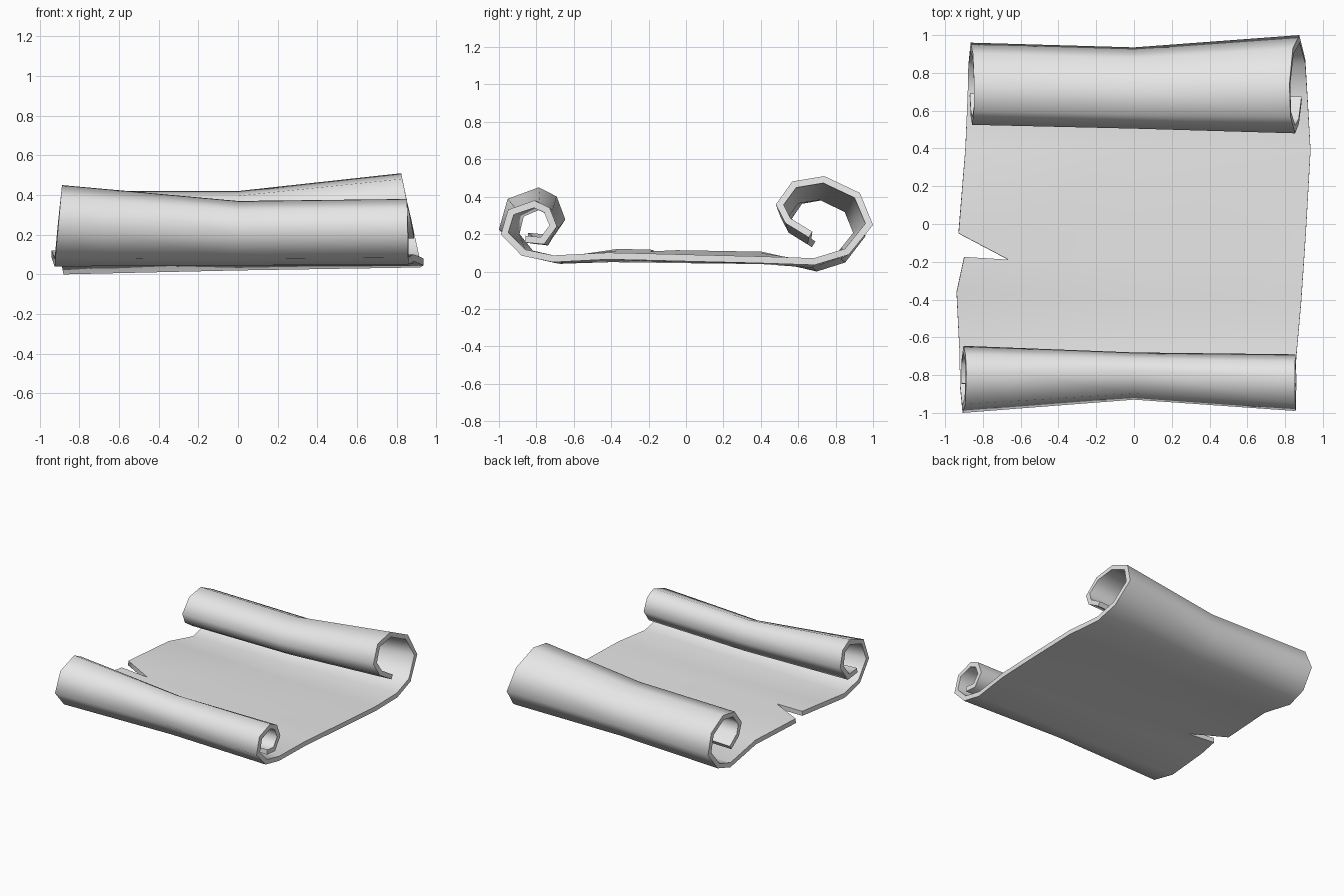
import bpy
import bmesh
from mathutils import Vector

cube = bpy.data.objects.get("Cube")
if cube:
    bpy.data.objects.remove(cube, do_unlink=True)

THICKNESS = 0.036

# Curl outlines in unit boxes (y, z), running from the sheet to the tucked-in edge
FRONT_CURL = [(.93, 0), (.37, .105), (0, .45), (.13, .85), (.6, 1),
              (.87, .88), (1, .58), (.77, .29), (.43, .32)]
BACK_CURL = [(.40, 0), (.75, .115), (1, .45), (.865, .81), (.5, 1),
             (.17, .94), (0, .68), (.1, .47), (.34, .31)]


def curl(outline, box, edge, lean):
    """Fit a curl outline into a y/z box; the paper edge leans in x with height."""
    y0, y1, z0, z1 = box
    points = []
    for u, v in outline:
        z = z0 + v * (z1 - z0)
        points.append(Vector((edge + lean * z, y0 + u * (y1 - y0), z)))
    return points


def section(front_box, front_edge, flat, back_box, back_edge):
    """One lengthwise strip: front curl, flat sheet, back curl."""
    front = curl(FRONT_CURL, front_box, *front_edge)
    back = curl(BACK_CURL, back_box, *back_edge)
    return front[::-1] + [Vector(p) for p in flat] + back


right_end = section((-.99, -.69, .05, .38), (.86, -.02),
                    [(.885, -.42, .065), (.9, -.2, .06), (.91, -.05, .056), (.935, .39, .045)],
                    (.48, 1.0, .035, .51), (.925, -.2))
middle = section((-.93, -.68, .045, .37), (0, 0),
                 [(0, -.4, .05), (0, -.23, .048), (0, -.05, .045), (0, .4, .04)],
                 (.505, .935, .02, .42), (0, 0))
left_end = section((-1.0, -.645, .04, .45), (-.928, .09),
                   [(-.94, -.36, .085), (-.9, -.175, .08), (-.93, -.05, .078), (-.893, .4, .07)],
                   (.525, .96, 0, .42), (-.88, .08))

# A column at the depth of the tear lies between the torn end and the middle
tear_column = [a.lerp(b, .26) for a, b in zip(left_end, middle)]
columns = [left_end, tear_column, middle, right_end]
tear_row = len(FRONT_CURL) + 1

# Paper sheet, with the tear left open as a missing wedge
bm = bmesh.new()
grid = [[bm.verts.new(p) for p in column] for column in columns]
for c in range(len(grid) - 1):
    a, b = grid[c], grid[c + 1]
    for r in range(len(a) - 1):
        if c == 0 and r == tear_row:
            bm.faces.new((a[r + 1], b[r + 1], b[r]))
        else:
            bm.faces.new((a[r], a[r + 1], b[r + 1], b[r]))
mesh = bpy.data.meshes.new("paper_scroll")
bm.to_mesh(mesh)
bm.free()
scroll = bpy.data.objects.new("paper_scroll", mesh)
bpy.context.collection.objects.link(scroll)

# Plain paper colour
paper = bpy.data.materials.new("pale_grey_paper")
paper.use_nodes = True
colour = (.8, .8, .8, 1)
paper.diffuse_color = colour
paper.node_tree.nodes["Principled BSDF"].inputs["Base Color"].default_value = colour
mesh.materials.append(paper)

# Paper thickness, grown towards the inside of the curls
solid = scroll.modifiers.new("thickness", 'SOLIDIFY')
solid.thickness = THICKNESS
solid.offset = -1
solid.use_even_offset = True

# Smooth curls with crisp paper edges
bpy.ops.object.select_all(action='DESELECT')
scroll.select_set(True)
bpy.context.view_layer.objects.active = scroll
bpy.ops.object.modifier_apply(modifier=solid.name)
bpy.ops.object.shade_smooth_by_angle(angle=1.2)
